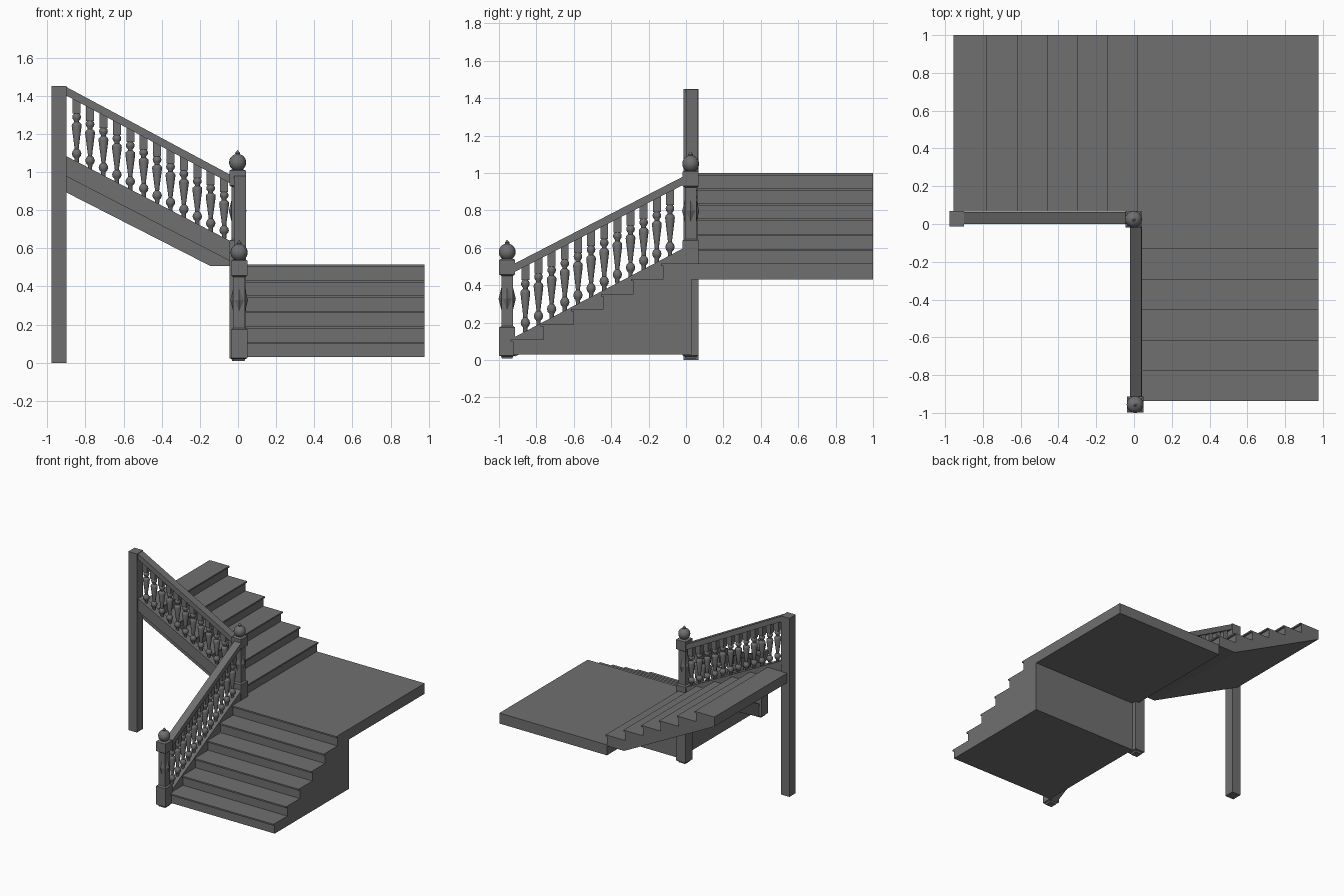
import bpy, bmesh, math
from mathutils import Vector

if "Cube" in bpy.data.objects:
    bpy.data.objects.remove(bpy.data.objects["Cube"])

dark = bpy.data.materials.new("dark_grey")
dark.diffuse_color = (.16, .16, .16, 1)
dark.use_nodes = True
dark.node_tree.nodes["Principled BSDF"].inputs["Base Color"].default_value = dark.diffuse_color


def finish(name, bm, smooth=False):
    bmesh.ops.recalc_face_normals(bm, faces=bm.faces)
    me = bpy.data.meshes.new(name)
    bm.to_mesh(me)
    bm.free()
    me.materials.append(dark)
    ob = bpy.data.objects.new(name, me)
    bpy.context.collection.objects.link(ob)
    if smooth:
        bpy.ops.object.select_all(action='DESELECT')
        ob.select_set(True)
        bpy.context.view_layer.objects.active = ob
        bpy.ops.object.shade_smooth_by_angle(angle=math.radians(40))
    return ob


def prism(name, pts, axis, a, b):
    """Extrude a side profile (u, z) along x or y from a to b."""
    bm = bmesh.new()
    at = lambda u, z, w: (w, u, z) if axis == 'x' else (u, w, z)
    f = bm.faces.new([bm.verts.new(at(u, z, a)) for u, z in pts])
    ext = bmesh.ops.extrude_face_region(bm, geom=[f])
    move = Vector((b - a, 0, 0)) if axis == 'x' else Vector((0, b - a, 0))
    bmesh.ops.translate(bm, vec=move,
                        verts=[v for v in ext['geom'] if isinstance(v, bmesh.types.BMVert)])
    return finish(name, bm)


def add_turned(bm, c, profile, n, turn=0.0):
    """Add a lathe form to bm; profile is (radius, z)."""
    rings = [[bm.verts.new((c[0] + r * math.cos(turn + 2 * math.pi * i / n),
                            c[1] + r * math.sin(turn + 2 * math.pi * i / n), z))
              for i in range(n)] for r, z in profile]
    for lo, hi in zip(rings, rings[1:]):
        for i in range(n):
            bm.faces.new((lo[i], lo[(i + 1) % n], hi[(i + 1) % n], hi[i]))
    bm.faces.new(rings[0])
    bm.faces.new(rings[-1])


def square(half_z):
    """Square-section profile from (half width, z)."""
    return [(h * math.sqrt(2), z) for h, z in half_z]


def stepped(u0, z0, run, rise, count, end):
    """Stair outline with thin overhanging nosings."""
    pts, s = [], math.copysign(1, run)
    for i in range(count):
        u, z = u0 + run * i, z0 + rise * i
        pts += [(u + s * .014, z - rise), (u + s * .014, z - .012), (u, z - .012), (u, z)]
    return pts + [(end, z0 + rise * (count - 1))]


# Lower flight, landing and upper flight
prism("lower_flight", stepped(-.938, .11, .161, .081, 6, .03) + [(.03, .029)],
      'x', .04, .977)
prism("landing", [(.03, .43), (1, .43), (1, .515), (.03, .515)], 'x', .01, .977)
prism("upper_flight", stepped(.022, .594, -.16, .081, 6, -.955)
      + [(-.955, .921), (-.144, .507), (.008, .507)], 'y', .065, 1.0)


# Newel posts with square blocks, diamond bosses and ball finials
def newel(name, x, y, base_top, cap_z):
    bm = bmesh.new()
    h, s = .043, .031
    add_turned(bm, (x, y), square([(.028, .008), (.032, .02), (h, .024), (h, base_top - .008),
               (s, base_top), (s, cap_z), (h, cap_z + .008), (h, cap_z + .085),
               (.03, cap_z + .092)]), 4, math.pi / 4)
    finish(name, bm)
    bm = bmesh.new()
    mid = (base_top + cap_z) / 2 + .012
    for k in range(4):
        d = Vector((math.cos(k * math.pi / 2), math.sin(k * math.pi / 2), 0))
        t = Vector((-d.y, d.x, 0))
        c = Vector((x, y, mid)) + d * s
        up = Vector((0, 0, .06))
        rim = [bm.verts.new(p) for p in (c + t * .024, c + up, c - t * .024, c - up)]
        tip = bm.verts.new(c + d * .015)
        for i in range(4):
            bm.faces.new((rim[i], rim[(i + 1) % 4], tip))
        bm.faces.new(rim)
    finish(name + "_bosses", bm)
    bm = bmesh.new()
    cz, r = cap_z + .128, .045
    ball = [(r * math.cos(math.radians(a)), cz + r * math.sin(math.radians(a)))
            for a in range(-60, 76, 15)]
    add_turned(bm, (x, y), [(.026, cap_z + .088)] + ball
               + [(.013, cz + .05), (.001, cz + .065)], 16)
    finish(name + "_finial", bm, True)


newel("front_newel", .006, -.956, .182, .45)
newel("corner_newel", -.002, .025, .648, .922)
prism("tall_post", [(-.977, 0), (-.9, 0), (-.9, 1.45), (-.977, 1.45)], 'y', -.013, .068)

# Baluster: (radius, fraction of height)
TURNED = [(.011, 0), (.012, .07), (.021, .1), (.025, .14), (.021, .18), (.011, .215),
          (.012, .25), (.026, .57), (.024, .6), (.013, .63), (.013, .65), (.021, .68),
          (.023, .71), (.02, .74), (.013, .765)]


# Sloped handrail, stringer and twelve balusters
def railing(name, axis, centre, u0, u1, rail, string):
    def bar(part, z, depth, half):
        prism(f"{name}_{part}", [(u0, z[0] - depth), (u1, z[1] - depth), (u1, z[1]), (u0, z[0])],
              axis, centre - half, centre + half)
    bar("handrail", rail, .045, .031)
    bar("stringer", string, .1, .027)
    bar("shoe", (string[0] + .006, string[1] + .006), .02, .032)
    bm = bmesh.new()
    blocks = bmesh.new()
    for i in range(12):
        f = (.056 + i * .0703) / abs(u1 - u0)
        u = u0 + (u1 - u0) * f
        lo = string[0] + (string[1] - string[0]) * f
        hi = rail[0] + (rail[1] - rail[0]) * f - .03
        c = (centre, u) if axis == 'x' else (u, centre)
        add_turned(bm, c, [(r, lo + t * (hi - lo)) for r, t in TURNED], 12)
        add_turned(blocks, c, square([(.021, lo + .76 * (hi - lo)), (.021, hi)]), 4, math.pi / 4)
    finish(name + "_balusters", bm, True)
    finish(name + "_baluster_blocks", blocks)


railing("lower_railing", 'x', .01, -.915, -.014, (.517, .982), (.118, .592))
railing("upper_railing", 'y', .032, -.902, -.043, (1.447, .987), (1.078, .634))
